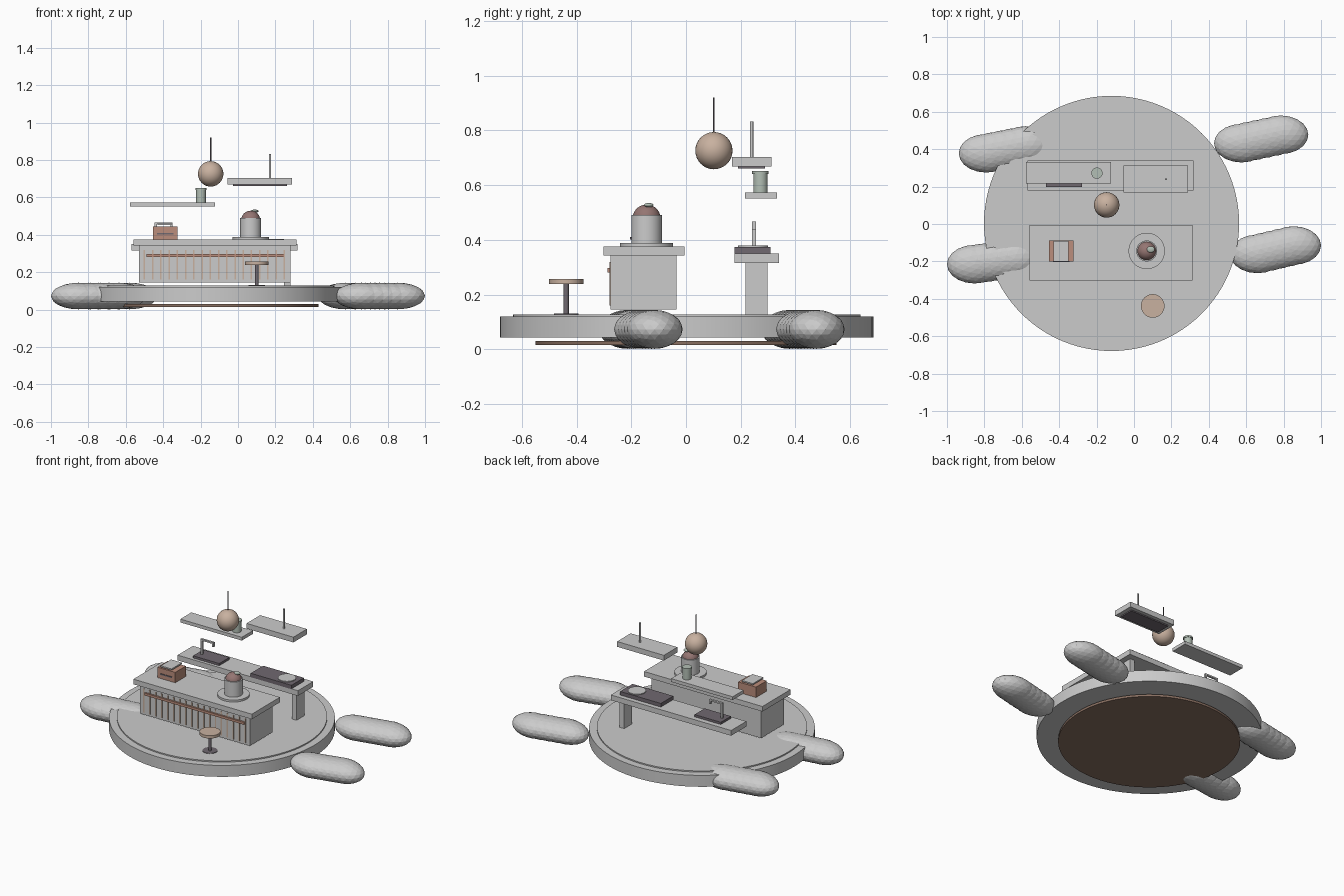
import bpy, math


def material(name, rgb):
    m = bpy.data.materials.new(name)
    m.diffuse_color = (*rgb, 1)
    return m


COPPER = material("copper", (0.50, 0.27, 0.20))
WOOD = material("wood", (0.58, 0.44, 0.35))
BROWN = material("brown", (0.25, 0.16, 0.12))
DARK = material("dark", (0.16, 0.14, 0.16))
PLUM = material("plum", (0.30, 0.18, 0.17))
SAGE = material("sage", (0.45, 0.52, 0.46))


def finish(name, mat, smooth=False):
    ob = bpy.context.object
    ob.name = name
    if mat:
        ob.data.materials.append(mat)
    if smooth:
        bpy.ops.object.shade_smooth_by_angle()
    return ob


def box(name, x, y, z, mat=None):
    """Box from (min, max) ranges."""
    c = [(a + b) / 2 for a, b in (x, y, z)]
    bpy.ops.mesh.primitive_cube_add(size=1, location=c)
    ob = finish(name, mat)
    ob.scale = [b - a for a, b in (x, y, z)]
    return ob


def cyl(name, x, y, z, r, mat=None, segs=32):
    bpy.ops.mesh.primitive_cylinder_add(vertices=segs, radius=r, depth=z[1] - z[0],
                                        location=(x, y, (z[0] + z[1]) / 2))
    return finish(name, mat, True)


def ball(name, loc, scale, mat=None):
    bpy.ops.mesh.primitive_uv_sphere_add(segments=32, ring_count=16, radius=1, location=loc)
    ob = finish(name, mat, True)
    ob.scale = scale
    return ob


# Round platform, raised floor and lower plate
CX = -0.12
cyl("platform", CX, 0.003, (0.044, 0.12), 0.682, segs=96)
cyl("floor", CX, 0.003, (0.115, 0.128), 0.635, segs=96)
cyl("under_plate", CX, 0.0, (0.015, 0.03), 0.55, BROWN, 96)

# Clouds: chains of faceted ellipsoids
clouds = {
    "cloud_back_left": (-0.79, 0.378, -0.58, 0.42),
    "cloud_front_left": (-0.853, -0.215, -0.64, -0.185),
    "cloud_back_right": (0.575, 0.432, 0.785, 0.477),
    "cloud_front_right": (0.66, -0.16, 0.853, -0.115),
}
for name, (x0, y0, x1, y1) in clouds.items():
    for i in range(5):
        t = i / 4
        bpy.ops.mesh.primitive_ico_sphere_add(
            subdivisions=3, radius=1,
            location=(x0 + (x1 - x0) * t, y0 + (y1 - y0) * t, 0.073))
        finish(f"{name}_{i}", None).scale = (0.147, 0.103, 0.071)

# Island with slatted front and copper rail
box("island_base", (-0.53, 0.28), (-0.275, -0.035), (0.145, 0.345))
box("island_top", (-0.56, 0.313), (-0.302, -0.005), (0.342, 0.376))
for i in range(18):
    x = -0.5 + i * 0.044
    box(f"slat_{i}", (x - 0.004, x + 0.004), (-0.279, -0.27), (0.16, 0.32), WOOD)
box("island_rail", (-0.49, 0.245), (-0.287, -0.274), (0.281, 0.297), COPPER)

# Back counter, leg, cooktop, pan and sink
box("counter_top", (-0.57, 0.317), (0.178, 0.339), (0.315, 0.35))
box("counter_leg", (0.247, 0.28), (0.217, 0.298), (0.125, 0.317))
box("cooktop", (-0.03, 0.27), (0.177, 0.308), (0.348, 0.374), DARK)
cyl("pan", 0.19, 0.245, (0.37, 0.379), 0.055)
box("sink", (-0.47, -0.277), (0.198, 0.305), (0.345, 0.365), DARK)

# Faucet
box("faucet_post", (-0.446, -0.434), (0.242, 0.256), (0.36, 0.467))
box("faucet_arm", (-0.446, -0.35), (0.242, 0.256), (0.457, 0.467))
box("faucet_spout", (-0.36, -0.35), (0.242, 0.256), (0.437, 0.467))

# Toaster with slot and lifted lid
box("toaster", (-0.455, -0.323), (-0.2, -0.088), (0.374, 0.445), COPPER)
box("toaster_slot", (-0.432, -0.345), (-0.204, -0.195), (0.402, 0.41), DARK)
box("toaster_lid", (-0.43, -0.35), (-0.2, -0.09), (0.452, 0.461))

# Cake stand: plate, cylinder, dome and leaf
PX, PY = 0.068, -0.144
cyl("plate", PX, PY, (0.375, 0.389), 0.097, segs=48)
cyl("pot", PX, PY, (0.387, 0.49), 0.056)
ball("pot_filling", (PX, PY, 0.482), (0.05, 0.05, 0.047), PLUM)
ball("leaf", (0.09, -0.136, 0.527), (0.021, 0.017, 0.008), SAGE)

# Stool
cyl("stool_seat", 0.1, -0.438, (0.238, 0.257), 0.063, WOOD)
cyl("stool_post", 0.1, -0.438, (0.125, 0.24), 0.01, DARK, 16)
cyl("stool_base", 0.1, -0.438, (0.122, 0.131), 0.045, DARK)

# Shelf with lidded jar
box("shelf", (-0.577, -0.123), (0.216, 0.332), (0.552, 0.574))
cyl("jar", -0.198, 0.272, (0.572, 0.642), 0.026, SAGE)
cyl("jar_lid", -0.198, 0.272, (0.64, 0.651), 0.03, SAGE)

# Extractor hood on rod
box("hood", (-0.055, 0.29), (0.169, 0.312), (0.668, 0.703))
box("hood_filter", (-0.028, 0.262), (0.19, 0.288), (0.66, 0.67), DARK)
cyl("hood_rod", 0.171, 0.24, (0.7, 0.833), 0.006, None, 16)

# Pendant lamp
ball("lamp", (-0.146, 0.102, 0.726), (0.068, 0.068, 0.068), WOOD)
cyl("lamp_cord", -0.146, 0.102, (0.78, 0.92), 0.003, DARK, 12)
